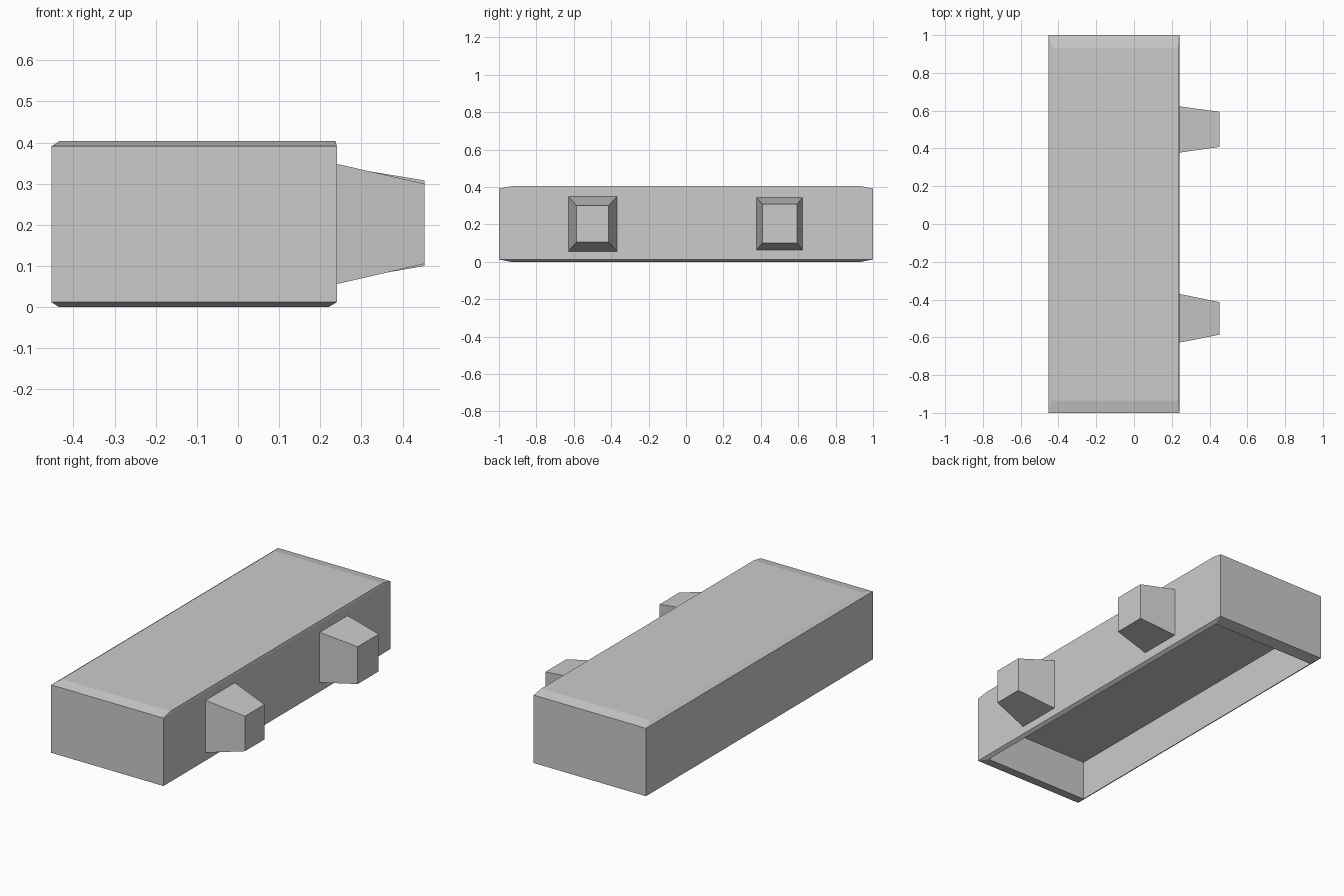
import bpy, bmesh

if "Cube" in bpy.data.objects:
    bpy.data.objects.remove(bpy.data.objects["Cube"])


def loft(name, rings):
    """Join four-cornered rings into one skin and cap both ends."""
    bm = bmesh.new()
    loops = [[bm.verts.new(p) for p in ring] for ring in rings]
    for a, b in zip(loops, loops[1:]):
        for i in range(4):
            j = (i + 1) % 4
            bm.faces.new((a[i], a[j], b[j], b[i]))
    bm.faces.new(loops[0][::-1])
    bm.faces.new(loops[-1])
    bmesh.ops.recalc_face_normals(bm, faces=bm.faces[:])
    mesh = bpy.data.meshes.new(name)
    bm.to_mesh(mesh)
    bm.free()
    obj = bpy.data.objects.new(name, mesh)
    bpy.context.collection.objects.link(obj)
    return obj


def flat_ring(x0, x1, y, z):
    return [(x0, -y, z), (x1, -y, z), (x1, y, z), (x0, y, z)]


def side_ring(x, y0, y1, z0, z1):
    return [(x, y0, z0), (x, y1, z0), (x, y1, z1), (x, y0, z1)]


# Block: recess ceiling, recess rim, bevelled outer walls, top
loft("block", [
    flat_ring(-0.435, 0.22, 0.935, 0.224),
    flat_ring(-0.435, 0.22, 0.935, 0.0),
    flat_ring(-0.453, 0.24, 1.0, 0.012),
    flat_ring(-0.453, 0.24, 1.0, 0.391),
    flat_ring(-0.433, 0.237, 0.935, 0.404),
])

# Tapered pegs on the right-hand side
loft("front_peg", [side_ring(0.24, -0.628, -0.37, 0.056, 0.348),
                   side_ring(0.453, -0.586, -0.414, 0.105, 0.300)])
loft("back_peg", [side_ring(0.24, 0.378, 0.623, 0.063, 0.343),
                  side_ring(0.453, 0.408, 0.594, 0.100, 0.308)])
